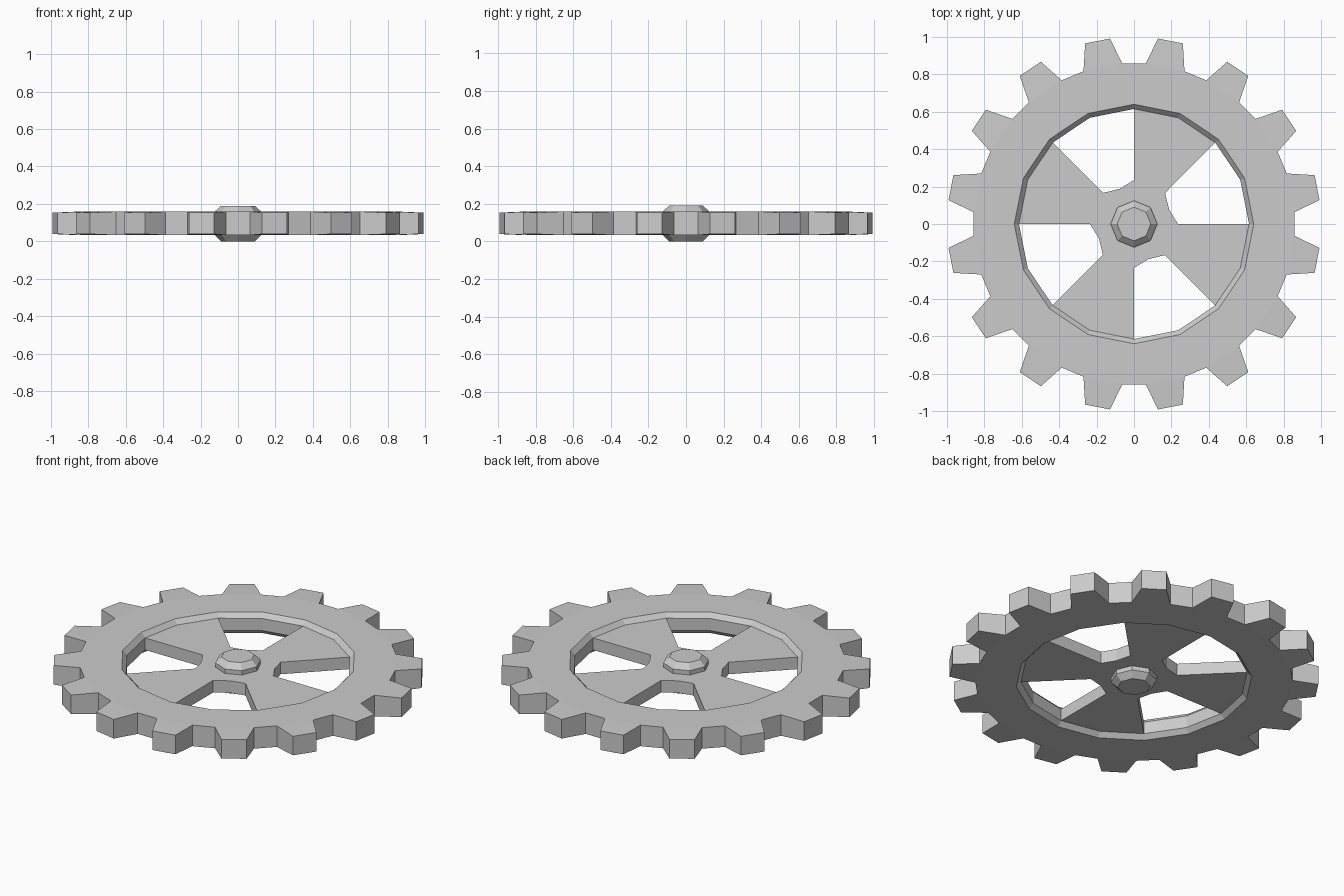
import bpy, bmesh
from math import sin, cos, radians

if "Cube" in bpy.data.objects:
    bpy.data.objects.remove(bpy.data.objects["Cube"])

MID = 0.096   # mid plane height of the wheel


def polar(r, deg, z):
    return (r * cos(radians(deg)), r * sin(radians(deg)), z)


def finish(name, bm):
    bmesh.ops.remove_doubles(bm, verts=bm.verts, dist=1e-5)
    bmesh.ops.recalc_face_normals(bm, faces=bm.faces)
    me = bpy.data.meshes.new(name)
    bm.to_mesh(me)
    bm.free()
    ob = bpy.data.objects.new(name, me)
    bpy.context.collection.objects.link(ob)
    return ob


def face(bm, pts):
    bm.faces.new([bm.verts.new(p) for p in pts])


# Toothed rim: 16 identical sectors, each a valley and a tooth
rim = bmesh.new()
STEP = 22.5
for k in range(16):
    a = k * STEP
    b = a + STEP
    c = a + STEP / 2
    v0, v1, v2 = a - 4.2, a + 4.2, b - 4.2      # valley ends, tooth root end
    t1, t2 = c - 3.9, c + 3.9                   # tooth tip corners
    H, T, W = 0.063, 0.057, 0.036               # half heights: rim, tip, web
    for s in (1, -1):
        h, t, w = MID + s * H, MID + s * T, MID + s * W
        face(rim, [polar(.64, a, h), polar(.86, v0, h), polar(.86, v1, h)])
        face(rim, [polar(.64, a, h), polar(.86, v1, h), polar(.86, v2, h), polar(.64, b, h)])
        face(rim, [polar(.86, v1, h), polar(1.0, t1, t), polar(1.0, t2, t), polar(.86, v2, h)])
        face(rim, [polar(.64, a, h), polar(.64, b, h), polar(.615, b, w), polar(.615, a, w)])
    walls = [(.86, v0, H, .86, v1, H), (.86, v1, H, 1.0, t1, T), (1.0, t1, T, 1.0, t2, T),
             (1.0, t2, T, .86, v2, H), (.615, a, W, .615, b, W)]
    for r1, d1, h1, r2, d2, h2 in walls:
        face(rim, [polar(r1, d1, MID - h1), polar(r2, d2, MID - h2),
                   polar(r2, d2, MID + h2), polar(r1, d1, MID + h1)])
finish("toothed_rim", rim)

# Web: four wedge spokes with openings between them
web = bmesh.new()
outline = []
for q in range(4):
    for r, d in ((.235, 0), (.203, 22.5), (.235, 45), (.615, 45), (.615, 67.5), (.615, 90)):
        outline.append(polar(r, d + 90 * q, MID - 0.036))
face(web, outline)
ext = bmesh.ops.extrude_face_region(web, geom=web.faces[:])
bmesh.ops.translate(web, vec=(0, 0, 0.072),
                    verts=[g for g in ext["geom"] if isinstance(g, bmesh.types.BMVert)])
bmesh.ops.triangulate(web, faces=[f for f in web.faces if len(f.verts) > 4])
finish("spoke_web", web)

# Hub: chamfered octagonal boss
hub = bmesh.new()
rings = [[polar(r, 45 * i, z) for i in range(8)]
         for r, z in ((.09, 0), (.125, .034), (.125, .158), (.09, .19))]
for lo, hi in zip(rings, rings[1:]):
    for i in range(8):
        j = (i + 1) % 8
        face(hub, [lo[i], lo[j], hi[j], hi[i]])
face(hub, rings[0])
face(hub, rings[-1])
finish("hub", hub)
